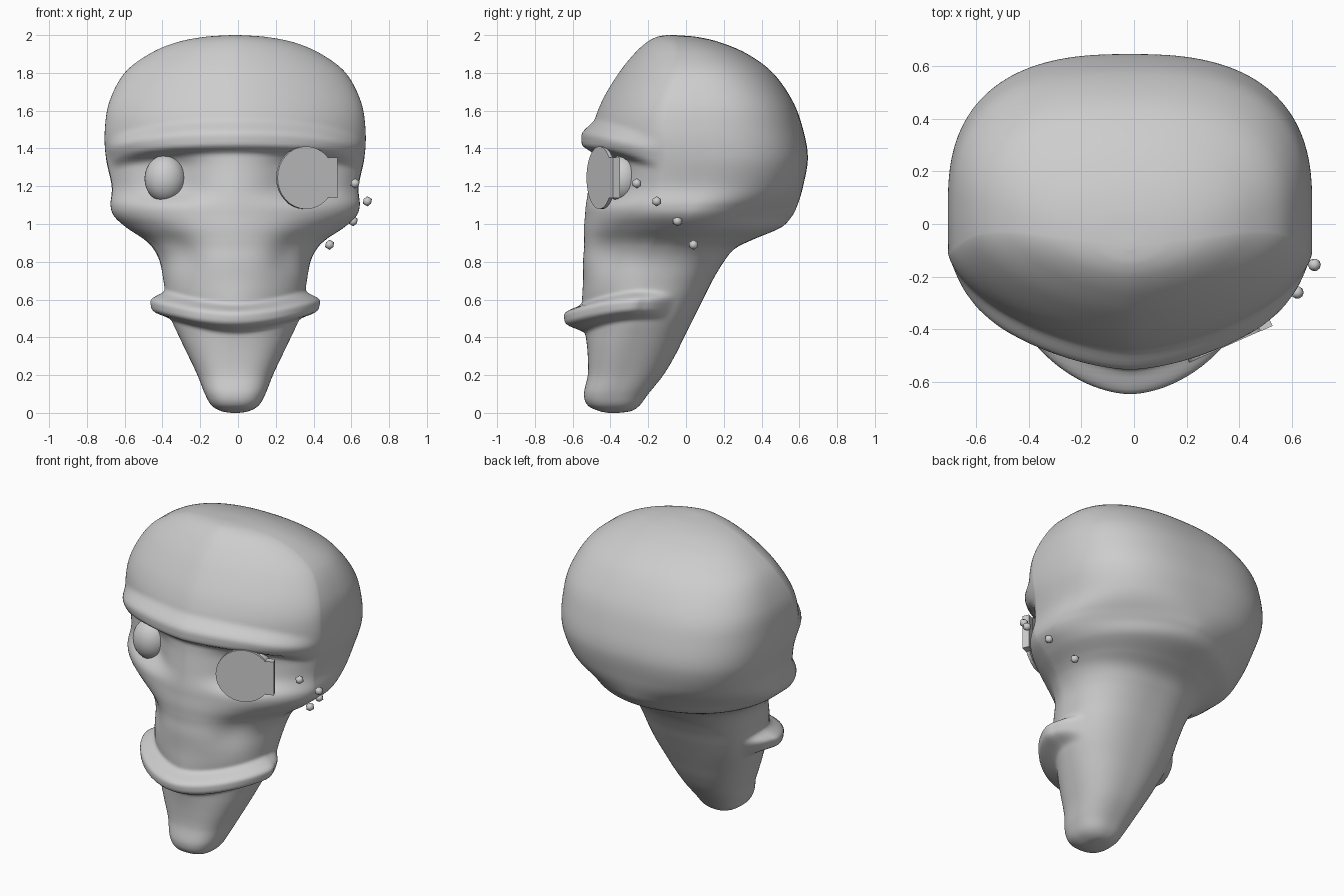
import bpy, bmesh, math
from mathutils import Vector, Matrix

cube = bpy.data.objects.get("Cube")
if cube:
    bpy.data.objects.remove(cube, do_unlink=True)

grey = bpy.data.materials.new("plain grey")
grey.use_nodes = True
tone = (0.61, 0.61, 0.61, 1)
grey.diffuse_color = tone
grey.node_tree.nodes["Principled BSDF"].inputs["Base Color"].default_value = tone

AXIS = -0.015  # middle plane of the head


def finish(name, bm, smooth):
    mesh = bpy.data.meshes.new(name)
    bmesh.ops.recalc_face_normals(bm, faces=bm.faces)
    bm.to_mesh(mesh)
    bm.free()
    mesh.materials.append(grey)
    for face in mesh.polygons:
        face.use_smooth = smooth
    obj = bpy.data.objects.new(name, mesh)
    bpy.context.scene.collection.objects.link(obj)
    return obj


def step(low, high, value):
    t = min(1, max(0, (value - low) / (high - low)))
    return t * t * (3 - 2 * t)


def bell(value, centre, spread, power=2):
    return math.exp(-abs((value - centre) / spread) ** power)


def spline(rows, t):
    # smooth curve through the rows, t counted in rows
    i = min(int(t), len(rows) - 2)
    u = t - i
    a, b, c, d = (Vector(rows[min(max(k, 0), len(rows) - 1)]) for k in range(i - 1, i + 3))
    return b + 0.5 * u * (c - a + u * (2 * a - 5 * b + 4 * c - d + u * (3 * (b - c) + d - a)))


# head levels: height, half width, front, back
LEVELS = [
    (0.0, 0.02, -0.41, -0.36), (0.01, 0.075, -0.46, -0.29), (0.04, 0.125, -0.52, -0.245),
    (0.1, 0.16, -0.54, -0.2), (0.2, 0.2, -0.52, -0.12), (0.3, 0.247, -0.52, -0.06),
    (0.4, 0.295, -0.53, -0.01), (0.5, 0.34, -0.55, 0.04), (0.6, 0.365, -0.55, 0.09),
    (0.7, 0.38, -0.545, 0.14), (0.8, 0.4, -0.545, 0.2), (0.87, 0.435, -0.54, 0.26),
    (0.92, 0.485, -0.54, 0.36), (0.98, 0.575, -0.54, 0.5), (1.04, 0.64, -0.535, 0.56),
    (1.1, 0.66, -0.53, 0.59), (1.2, 0.655, -0.515, 0.62), (1.35, 0.685, -0.495, 0.645),
    (1.5, 0.69, -0.495, 0.62), (1.65, 0.665, -0.445, 0.565), (1.8, 0.585, -0.355, 0.46),
    (1.9, 0.455, -0.275, 0.325), (1.96, 0.315, -0.21, 0.185), (1.99, 0.165, -0.155, 0.06),
    (2.0, 0.02, -0.1, -0.06),
]


def power(value, exponent):
    return math.copysign(abs(value) ** exponent, value)


def relief(z, side, dy):
    # raised and sunken features; side is 0 at the middle and 1 at the flank
    front = 1 - step(-0.3, 0.1, dy)
    edge = 1.39 - 0.09 * side ** 3
    brow = 0.055 * step(edge - 0.02, edge + 0.03, z) * (1 - step(edge + 0.08, edge + 0.17, z))
    brow *= 1 - step(-0.75, -0.1, dy)
    socket = -0.07 * bell(side, 0.63, 0.28) * bell(z, 1.25, 0.12, 4)
    hollow = -0.035 * bell(side, 0.75, 0.28) * bell(z, 0.86, 0.13)
    lip = 0.095 * bell(z, 0.5 + 0.07 * side ** 2, 0.058, 4) * (1 - step(-0.2, 0.5, dy))
    return brow + front * (socket + hollow) + lip


# head: stacked rounded sections with the relief pushed outward
RINGS, SEGMENTS = 240, 144
bm = bmesh.new()
rings = []
for r in range(RINGS + 1):
    z, width, front, back = spline(LEVELS, r / RINGS * (len(LEVELS) - 1))
    middle, depth = (front + back) / 2, (back - front) / 2
    skull = step(0.7, 1.2, z)
    chin = 1 - step(0.2, 0.5, z)
    crown = step(1.55, 2.0, z)
    underside = bell(z, 1.04, 0.12)
    mouth = bell(z, 0.54, 0.13)
    flank = 0.3 * depth * skull * (1 - 0.5 * crown)  # straight side ahead of the middle
    ring = []
    for s in range(SEGMENTS):
        angle = math.tau * s / SEGMENTS
        c, d = math.cos(angle), math.sin(angle)
        if d < 0:
            bulge = 2 - 0.4 * skull + 0.5 * chin - 0.3 * mouth
            y = middle - flank + (depth - flank) * power(d, 2 / bulge)
        else:
            bulge = 2.45 + 0.15 * skull - 0.85 * underside - 0.4 * crown
            y = middle + depth * power(d, 2 / bulge)
        x = width * power(c, 2 / bulge)
        push = Vector((c, d)) * relief(z, abs(c), d)
        ring.append(bm.verts.new((AXIS + x + push.x, y + push.y, z)))
    rings.append(ring)
for low, high in zip(rings, rings[1:]):
    for s in range(SEGMENTS):
        n = (s + 1) % SEGMENTS
        bm.faces.new((low[s], low[n], high[n], high[s]))
bm.faces.new(rings[0])
bm.faces.new(rings[-1])
finish("head", bm, True)

# eyeballs
for name, sign in (("right_eye", -1), ("left_eye", 1)):
    bm = bmesh.new()
    place = Matrix.Translation((AXIS + sign * 0.37, -0.335, 1.24)) @ Matrix.Diagonal((0.11, 0.1, 0.125, 1))
    bmesh.ops.create_uvsphere(bm, u_segments=32, v_segments=16, radius=1, matrix=place)
    finish(name, bm, True)

# round eye plate with a hinge block on its outer side
plate_frame = Matrix.Translation((0.357, -0.45, 1.245)) @ Matrix.Rotation(math.radians(24), 4, "Z")
bm = bmesh.new()
bmesh.ops.create_cone(bm, cap_ends=True, segments=32, radius1=0.166, radius2=0.166, depth=0.02,
                      matrix=plate_frame @ Matrix.Rotation(math.pi / 2, 4, "X"))
finish("eye_plate", bm, False)
bm = bmesh.new()
bmesh.ops.create_cube(bm, size=1, matrix=plate_frame @ Matrix.Translation((0.155, 0.01, 0))
                      @ Matrix.Diagonal((0.05, 0.042, 0.215, 1)))
finish("plate_hinge", bm, False)

# row of beads along the left cheek
BEADS = [(0.62, -0.26, 1.215), (0.685, -0.155, 1.12), (0.61, -0.045, 1.015), (0.485, 0.04, 0.89)]
for number, spot in enumerate(BEADS, 1):
    bm = bmesh.new()
    bmesh.ops.create_icosphere(bm, subdivisions=1, radius=0.027, matrix=Matrix.Translation(spot))
    finish(f"cheek_bead_{number}", bm, True)
